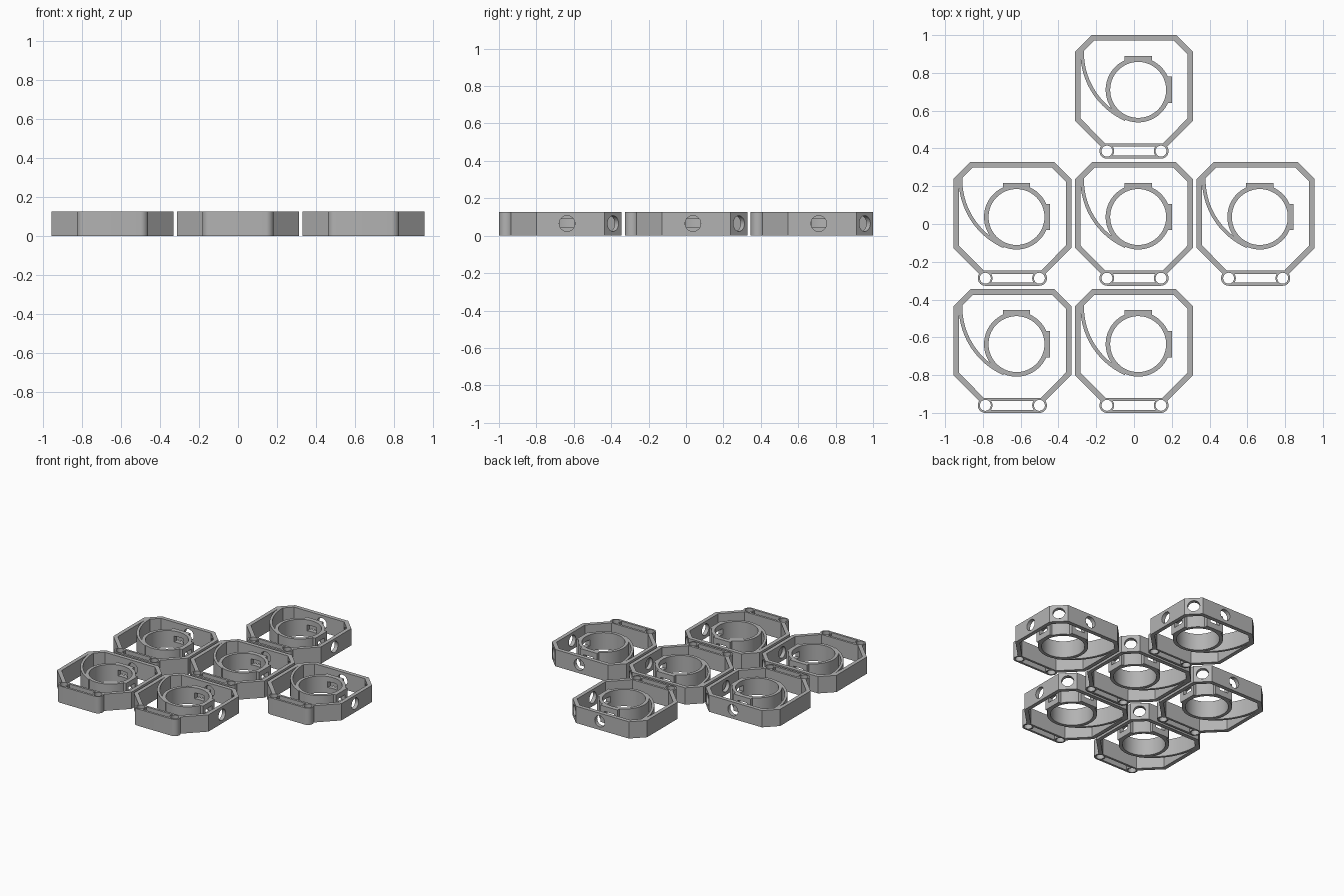
import bpy, bmesh, math
from mathutils import Matrix

if "Cube" in bpy.data.objects:
    bpy.data.objects.remove(bpy.data.objects["Cube"])

H = 0.127                      # height of every part
MID = 0.065                    # height of the side holes
CX, CY = 0.022, 0.037          # centre of the round holder
ROD_X, ROD_Y, ROD_R = 0.143, -0.287, 0.04

grey = bpy.data.materials.new("grey plastic")
grey.diffuse_color = (0.45, 0.45, 0.45, 1)
grey.use_nodes = True
grey.node_tree.nodes["Principled BSDF"].inputs["Base Color"].default_value = grey.diffuse_color


def make(name, bm):
    bmesh.ops.recalc_face_normals(bm, faces=bm.faces)
    me = bpy.data.meshes.new(name)
    bm.to_mesh(me)
    bm.free()
    me.materials.append(grey)
    ob = bpy.data.objects.new(name, me)
    bpy.context.collection.objects.link(ob)
    return ob


def prism(name, pts, z0=0.0, z1=H):
    bm = bmesh.new()
    face = bm.faces.new([bm.verts.new((x, y, z0)) for x, y in pts])
    new = bmesh.ops.extrude_face_region(bm, geom=[face])["geom"]
    bmesh.ops.translate(bm, vec=(0, 0, z1 - z0),
                        verts=[v for v in new if isinstance(v, bmesh.types.BMVert)])
    return make(name, bm)


def arc(cx, cy, r, a0, a1, n):
    return [(cx + r * math.cos(math.radians(a0 + (a1 - a0) * i / n)),
             cy + r * math.sin(math.radians(a0 + (a1 - a0) * i / n))) for i in range(n + 1)]


def circle(cx, cy, r, n=64):
    return arc(cx, cy, r, 0, 360, n)[:-1]


def box(x0, x1, y0, y1):
    return [(x0, y0), (x1, y0), (x1, y1), (x0, y1)]


def combine(ob, op, *others):
    for other in others:
        mod = ob.modifiers.new("combine", 'BOOLEAN')
        mod.operation, mod.solver, mod.object = op, 'EXACT', other
        bpy.context.view_layer.update()
        dg = bpy.context.evaluated_depsgraph_get()
        me = bpy.data.meshes.new_from_object(ob.evaluated_get(dg))
        ob.modifiers.clear()
        ob.data = me
        bpy.data.objects.remove(other)


def cut(ob, pts):
    combine(ob, 'DIFFERENCE', prism("cutter", pts, -0.05, H + 0.05))


def drill(ob, x, y, angle, r, length):
    bm = bmesh.new()
    m = (Matrix.Translation((x, y, MID)) @ Matrix.Rotation(math.radians(angle), 4, 'Z')
         @ Matrix.Rotation(math.pi / 2, 4, 'Y'))
    bmesh.ops.create_cone(bm, cap_ends=True, segments=32, radius1=r, radius2=r,
                          depth=length, matrix=m)
    combine(ob, 'DIFFERENCE', make("cutter", bm))


def mirrored(half):
    return half + [(-x, y) for x, y in reversed(half)]


# Frame: chamfered outline with a rounded bar along the front
frame = prism("frame", mirrored([(0.15, -0.289), (0.312, -0.127), (0.312, 0.238), (0.222, 0.328)]))
cap = (arc(ROD_X, ROD_Y, ROD_R, -90, 90, 16) + arc(-ROD_X, ROD_Y, ROD_R, 90, 270, 16))
combine(frame, 'UNION', prism("front_bar", cap))
cut(frame, mirrored([(0.152, -0.247), (0.283, -0.114), (0.283, 0.225), (0.21, 0.298)]))

# Rod holes at the bar ends and the slot between them
for s in (-1, 1):
    cut(frame, circle(s * ROD_X, ROD_Y, 0.029, 32))
slot = (arc(-ROD_X, ROD_Y, 0.038, -38, 38, 8)
        + arc(ROD_X, ROD_Y, 0.038, 142, 218, 8))
cut(frame, slot)

# Round holes through the right wall, back wall and the corner between them
drill(frame, 0.298, CY, 0, 0.042, 0.1)
drill(frame, CX, 0.313, 90, 0.042, 0.1)
drill(frame, 0.267, 0.283, 45, 0.042, 0.1)

# Round holder with flat pads at the back and right, and a curved spring arm
holder = prism("holder_ring", circle(CX, CY, 0.172, 96))
combine(holder, 'UNION',
        prism("back_pad", box(CX - 0.072, CX + 0.072, CY + 0.1, CY + 0.18)),
        prism("right_pad", box(CX + 0.1, CX + 0.178, CY - 0.07, CY + 0.07)))
AX, AY = CX + 0.091, CY + 0.199
arm_outline = arc(AX, AY, 0.397, 178, 246, 32) + arc(AX, AY, 0.378, 246, 178, 32)
combine(holder, 'UNION', prism("spring_arm", arm_outline))
cut(holder, circle(CX, CY, 0.148, 96))

# Openings through the pads
for pts in (box(CX - 0.04, CX + 0.04, CY + 0.1, CY + 0.25),
            box(CX + 0.1, CX + 0.25, CY - 0.04, CY + 0.04)):
    combine(holder, 'DIFFERENCE', prism("cutter", pts, MID - 0.021, MID + 0.023))

# Smooth the curved walls, keep the edges sharp
for ob in (frame, holder):
    bpy.ops.object.select_all(action='DESELECT')
    ob.select_set(True)
    bpy.context.view_layer.objects.active = ob
    bpy.ops.object.shade_smooth_by_angle(angle=math.radians(30))

# Six copies laid out in columns and rows
DX, DY = 0.644, 0.673
cells = [(0, 0), (0, 1), (-1, 0), (1, 0), (-1, -1), (0, -1)]
for i, (c, r) in enumerate(cells):
    for ob in (frame, holder):
        part = ob
        if i:
            part = ob.copy()
            bpy.context.collection.objects.link(part)
        part.location = (c * DX, r * DY, 0)
